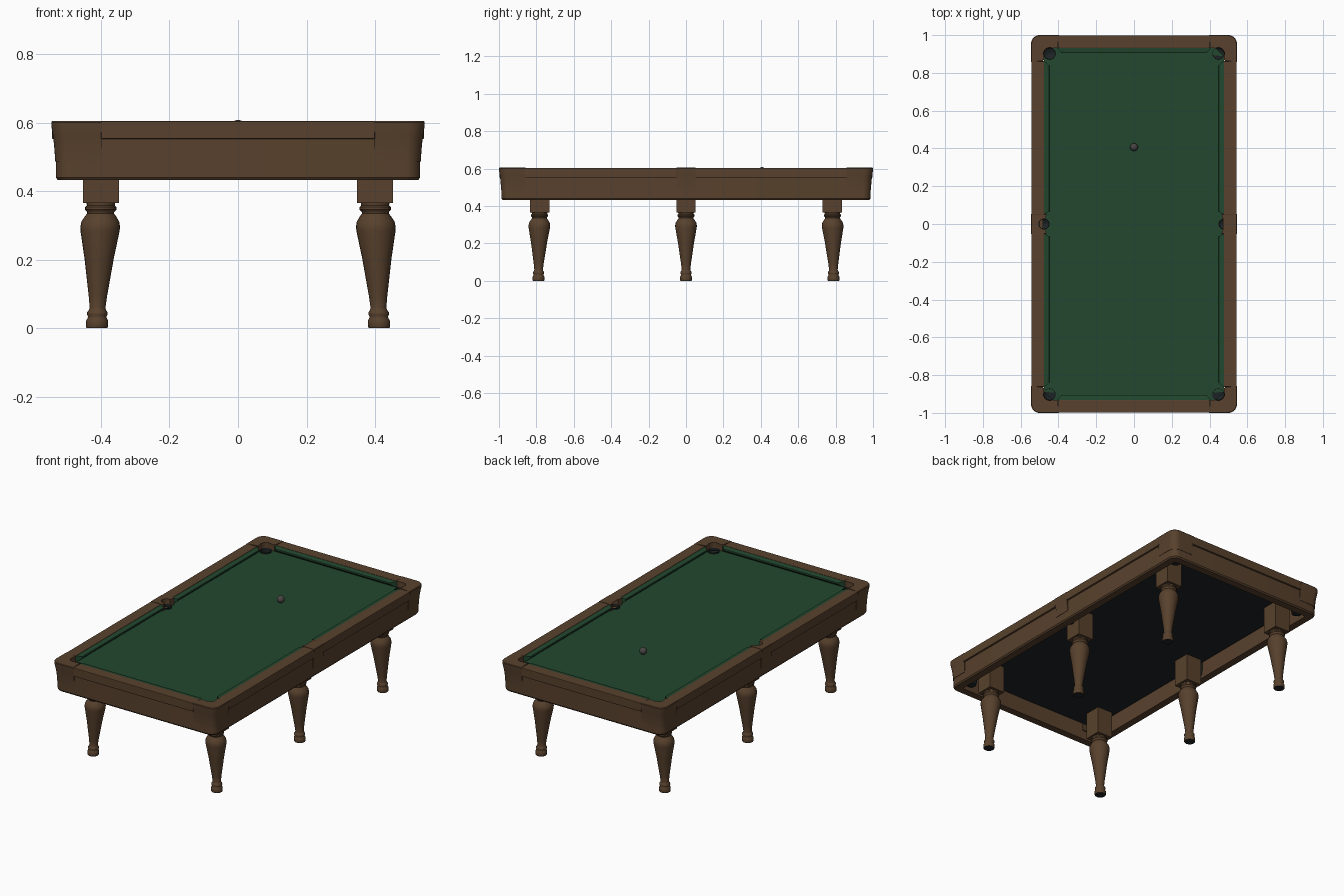
import bpy, bmesh, math
from mathutils import Vector

if "Cube" in bpy.data.objects:
    bpy.data.objects.remove(bpy.data.objects["Cube"])


def material(name, rgb):
    m = bpy.data.materials.new(name)
    m.diffuse_color = (*rgb, 1)
    m.use_nodes = True
    m.node_tree.nodes["Principled BSDF"].inputs["Base Color"].default_value = m.diffuse_color
    return m


WOOD = material("brown wood", (0.098, 0.053, 0.026))
FELT = material("green felt", (0.016, 0.064, 0.028))
DARK = material("dark slate", (0.012, 0.017, 0.018))
GREY = material("grey ball", (0.065, 0.06, 0.056))


def finish(name, bm, mats, smooth=None, rule=None):
    """Turn a bmesh into an object, with a face rule for a second colour."""
    bmesh.ops.remove_doubles(bm, verts=bm.verts, dist=1e-5)
    bmesh.ops.recalc_face_normals(bm, faces=bm.faces)
    if rule:
        for f in bm.faces:
            f.material_index = 1 if rule(f) else 0
    me = bpy.data.meshes.new(name)
    bm.to_mesh(me)
    bm.free()
    for m in mats:
        me.materials.append(m)
    ob = bpy.data.objects.new(name, me)
    bpy.context.collection.objects.link(ob)
    if smooth:
        bpy.ops.object.select_all(action='DESELECT')
        ob.select_set(True)
        bpy.context.view_layer.objects.active = ob
        bpy.ops.object.shade_smooth_by_angle(angle=math.radians(smooth))
    return ob


def loft(name, rings, mats, smooth=None, rule=None, cyclic=False):
    """Skin a list of equal-length rings, capped or closed into a loop."""
    bm = bmesh.new()
    vs = [[bm.verts.new(p) for p in r] for r in rings]
    n = len(rings[0])
    pairs = list(zip(vs, vs[1:])) + ([(vs[-1], vs[0])] if cyclic else [])
    for a, b in pairs:
        for i in range(n):
            j = (i + 1) % n
            bm.faces.new((a[i], a[j], b[j], b[i]))
    if not cyclic:
        caps = [bm.faces.new(vs[0]), bm.faces.new(vs[-1])]
        bmesh.ops.triangulate(bm, faces=[f for f in caps if n > 4])
    return finish(name, bm, mats, smooth, rule)


def lathe(name, profile, loc, mats, lean=(0, 0), seg=24, **kw):
    """Turned part; lean shifts the bottom sideways."""
    top = profile[-1][1]
    rings = []
    for r, z in profile:
        k = 1 - z / top
        rings.append([(loc[0] + lean[0] * k + r * math.cos(a),
                       loc[1] + lean[1] * k + r * math.sin(a), z)
                      for a in (2 * math.pi * i / seg for i in range(seg))])
    return loft(name, rings, mats, **kw)


def arc(cx, cy, r, a0, a1, n):
    return [(cx + r * math.cos(math.radians(a0 + (a1 - a0) * i / n)),
             cy + r * math.sin(math.radians(a0 + (a1 - a0) * i / n)))
            for i in range(n + 1)]


def box(name, x0, x1, y0, y1, z0, z1, mat, bevel=0):
    ring = lambda z: [(x0, y0, z), (x1, y0, z), (x1, y1, z), (x0, y1, z)]
    ob = loft(name, [ring(z0), ring(z1)], [mat])
    if bevel:
        m = ob.modifiers.new("bevel", 'BEVEL')
        m.width, m.segments = bevel, 2
    return ob


def rounded_rect(hx, hy, r, z):
    pts = []
    for sx, sy, a in ((1, 1, 0), (-1, 1, 90), (-1, -1, 180), (1, -1, 270)):
        pts += arc(sx * (hx - r), sy * (hy - r), r, a, a + 90, 6)
    return [(x, y, z) for x, y in pts]


QUADS = [(1, 1), (-1, 1), (-1, -1), (1, -1)]
CX, CY, CR = 0.447, 0.902, 0.032      # corner pocket
MX, MR = 0.476, 0.028                 # middle pocket

# Apron frame
loft("apron", [rounded_rect(0.526, 0.981, 0.04, 0.432),
               rounded_rect(0.532, 0.987, 0.045, 0.44),
               rounded_rect(0.532, 0.987, 0.045, 0.556),
               rounded_rect(0.482, 0.937, 0.01, 0.556),
               rounded_rect(0.482, 0.937, 0.01, 0.432)],
     [WOOD], smooth=35, cyclic=True)

# Bed with pocket notches, felt above and slate below
quarter = (arc(MX, 0, MR, 180, 90, 6) +
           arc(CX, CY, CR, -26, -244, 14) + [(0, 0.934)])
outline = []
for i, (sx, sy) in enumerate(QUADS):
    q = [(sx * x, sy * y) for x, y in quarter]
    q = q if sx * sy > 0 else q[::-1]
    outline += q[1:] if i else q
outline = outline[:-1]
loft("bed", [[(x, y, z) for x, y in outline] for z in (0.528, 0.566)],
     [FELT, DARK], rule=lambda f: f.normal.z < -0.5)

# Wooden rails
for sx, sy in QUADS:
    xs = sorted((sx * 0.476, sx * 0.543))
    ys = sorted((sy * 0.05, sy * 0.862))
    box("long_rail", *xs, *ys, 0.552, 0.604, WOOD, 0.003)
for s in (1, -1):
    ys = sorted((s * 0.932, s * 0.998))
    box("end_rail", -0.4, 0.4, *ys, 0.552, 0.604, WOOD, 0.003)

# Cushions: undercut nose, mitred ends
NOSE = [(0.004, 0.602), (-0.020, 0.600), (-0.027, 0.597),
        (-0.028, 0.589), (-0.018, 0.578), (0.004, 0.564)]
for sx, sy in QUADS:
    loft("long_cushion",
         [[(sx * (0.476 + d), sy * (e - k * d), z) for d, z in NOSE]
          for e, k in ((0.052, 0.5), (0.864, -0.9))], [FELT], smooth=30)
for s in (1, -1):
    loft("end_cushion",
         [[(t * (0.408 + 0.9 * d), s * (0.932 + d), z) for d, z in NOSE]
          for t in (-1, 1)], [FELT], smooth=30)

# Flared pocket castings: inset from the outer edge, at each height
FLARE = [(0.011, 0.486), (0.010, 0.51), (0.008, 0.535), (0.005, 0.56),
         (0.001, 0.585), (0.0, 0.601), (0.003, 0.605)]


def corner_ring(sx, sy, o, z):
    ex, ey = 0.545 - o, 1.0 - o
    pts = [(ex, 0.857)] + arc(ex - 0.045, ey - 0.045, 0.045, 0, 90, 8)
    pts += [(0.397, ey), (0.405, 0.931)]
    pts += arc(CX, CY, CR, 118, -26, 10) + [(0.475, 0.868)]
    return [(sx * x, sy * y, z) for x, y in pts]


def middle_ring(s, o, z):
    e = 0.545 - o
    w = 0.052 - o * 0.3
    pts = [(e, -w), (e, w), (0.462, w)]
    pts += arc(MX, 0, MR, 100, -100, 12) + [(0.462, -w)]
    return [(s * x, y, z) for x, y in pts]


for sx, sy in QUADS:
    loft("corner_casting", [corner_ring(sx, sy, o, z) for o, z in FLARE],
         [WOOD], smooth=40)
for s in (1, -1):
    # Inner lip of the middle casting stops at the bed; lower part is a face plate
    loft("middle_casting",
         [middle_ring(s, o, z) for o, z in FLARE if z > 0.55],
         [WOOD], smooth=40)
    low = [(o, z) for o, z in FLARE if z < 0.57]
    loft("middle_casting_skirt",
         [[(s * x, y, z) for x, y in ((0.51, -0.05), (0.545 - o, -0.05),
                                      (0.545 - o, 0.05), (0.51, 0.05))]
          for o, z in low], [WOOD], smooth=40)

# Dark pocket cups
spots = [(sx * CX, sy * CY, CR) for sx, sy in QUADS]
spots += [(s * MX, 0, MR) for s in (1, -1)]
for x, y, r in spots:
    lathe("pocket_cup", [(0.002, 0.446), (r * 0.85, 0.452), (r + 0.001, 0.48),
                         (r + 0.001, 0.572), (r - 0.002, 0.574),
                         (r - 0.003, 0.49), (0.002, 0.475)],
          (x, y), [DARK], smooth=40)

# Six turned legs with square blocks
LEG = [(0.030, 0.0), (0.032, 0.004), (0.032, 0.022), (0.028, 0.029),
       (0.027, 0.034), (0.030, 0.040), (0.030, 0.046), (0.025, 0.053),
       (0.023, 0.060), (0.027, 0.095), (0.043, 0.205), (0.057, 0.283),
       (0.058, 0.296), (0.055, 0.311), (0.045, 0.327), (0.039, 0.335),
       (0.040, 0.340), (0.046, 0.346), (0.046, 0.353), (0.041, 0.358),
       (0.042, 0.367)]
for sx in (1, -1):
    for sy in (1, 0, -1):
        x, y = sx * 0.4, sy * 0.783
        box("leg_block", x - 0.052, x + 0.052, y - 0.052, y + 0.052,
            0.365, 0.53, WOOD)
        lathe("turned_leg", LEG, (x, y), [WOOD, DARK],
              lean=(sx * 0.012, sy * 0.006), smooth=40,
              rule=lambda f: f.calc_center_median().z < 0.001)

# Ball on the spot
bm = bmesh.new()
bmesh.ops.create_uvsphere(bm, u_segments=24, v_segments=14, radius=0.021)
bmesh.ops.translate(bm, verts=bm.verts, vec=Vector((0, 0.407, 0.587)))
finish("ball", bm, [GREY], smooth=60)
